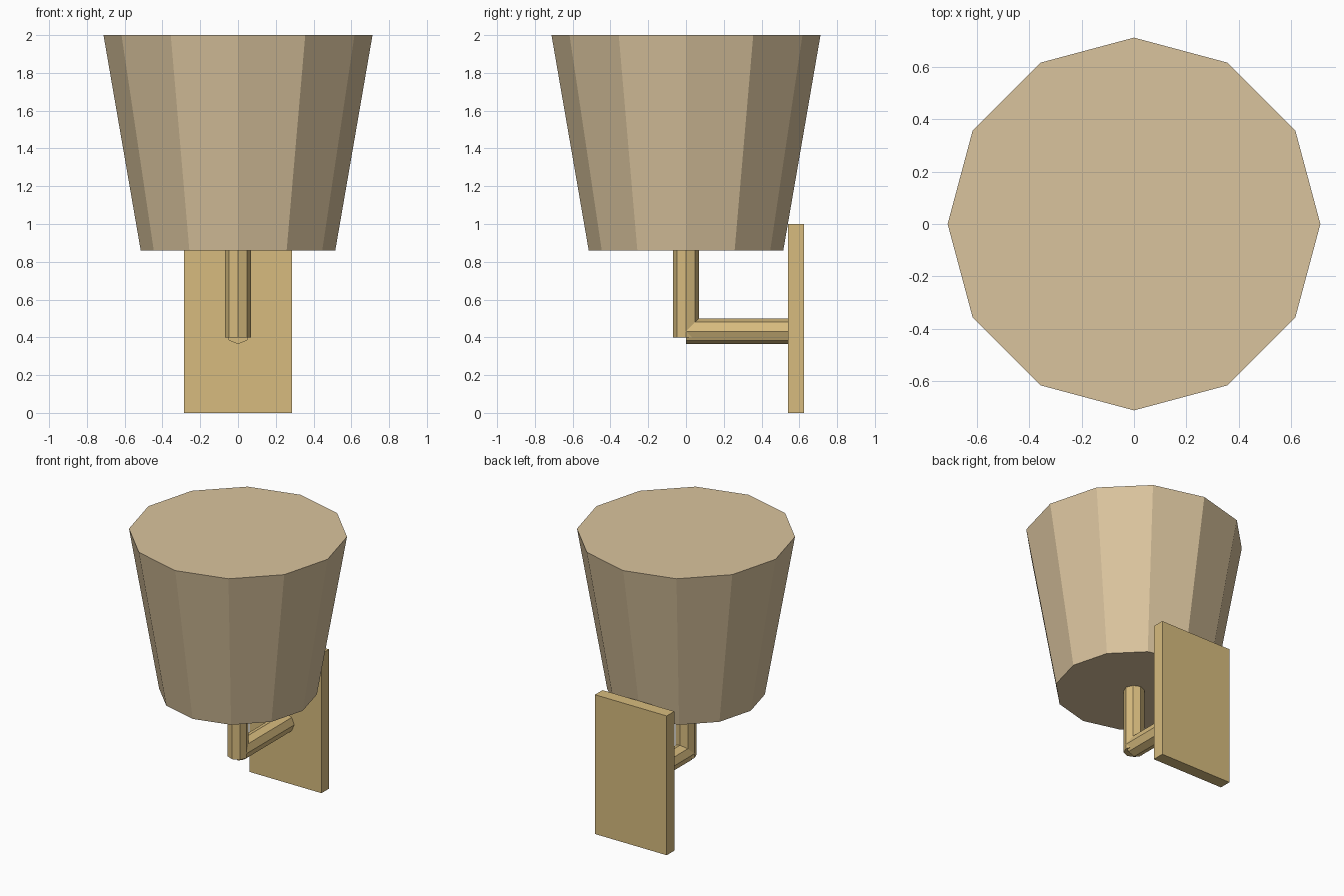
import bpy
import math

if "Cube" in bpy.data.objects:
    bpy.data.objects.remove(bpy.data.objects["Cube"])


def material(name, rgb):
    m = bpy.data.materials.new(name)
    m.diffuse_color = (*rgb, 1)
    m.use_nodes = True
    m.node_tree.nodes["Principled BSDF"].inputs["Base Color"].default_value = m.diffuse_color
    return m


brass = material("pale brass", (0.68, 0.50, 0.21))
fabric = material("beige fabric", (0.70, 0.55, 0.34))


def finish(name, mat):
    obj = bpy.context.object
    obj.name = name
    obj.data.materials.append(mat)
    return obj


def rod(name, center, length, rotation=(0, 0, 0)):
    bpy.ops.mesh.primitive_cylinder_add(vertices=8, radius=0.068, depth=length,
                                        location=center, rotation=rotation)
    return finish(name, brass)


# Wall plate at the back
bpy.ops.mesh.primitive_cube_add(size=1, location=(0, 0.583, 0.5))
plate = finish("wall_plate", brass)
plate.scale = (0.57, 0.086, 1.0)

# Arm from the plate, and the stem that carries the shade
rod("arm", (0, 0.275, 0.432), 0.55, (math.pi / 2, 0, 0))
rod("stem", (0, 0, 0.635), 0.47)

# Twelve-sided closed lampshade, wider at the top
bpy.ops.mesh.primitive_cone_add(vertices=12, radius1=0.515, radius2=0.712,
                                depth=1.14, location=(0, 0, 1.43))
finish("lampshade", fabric)
